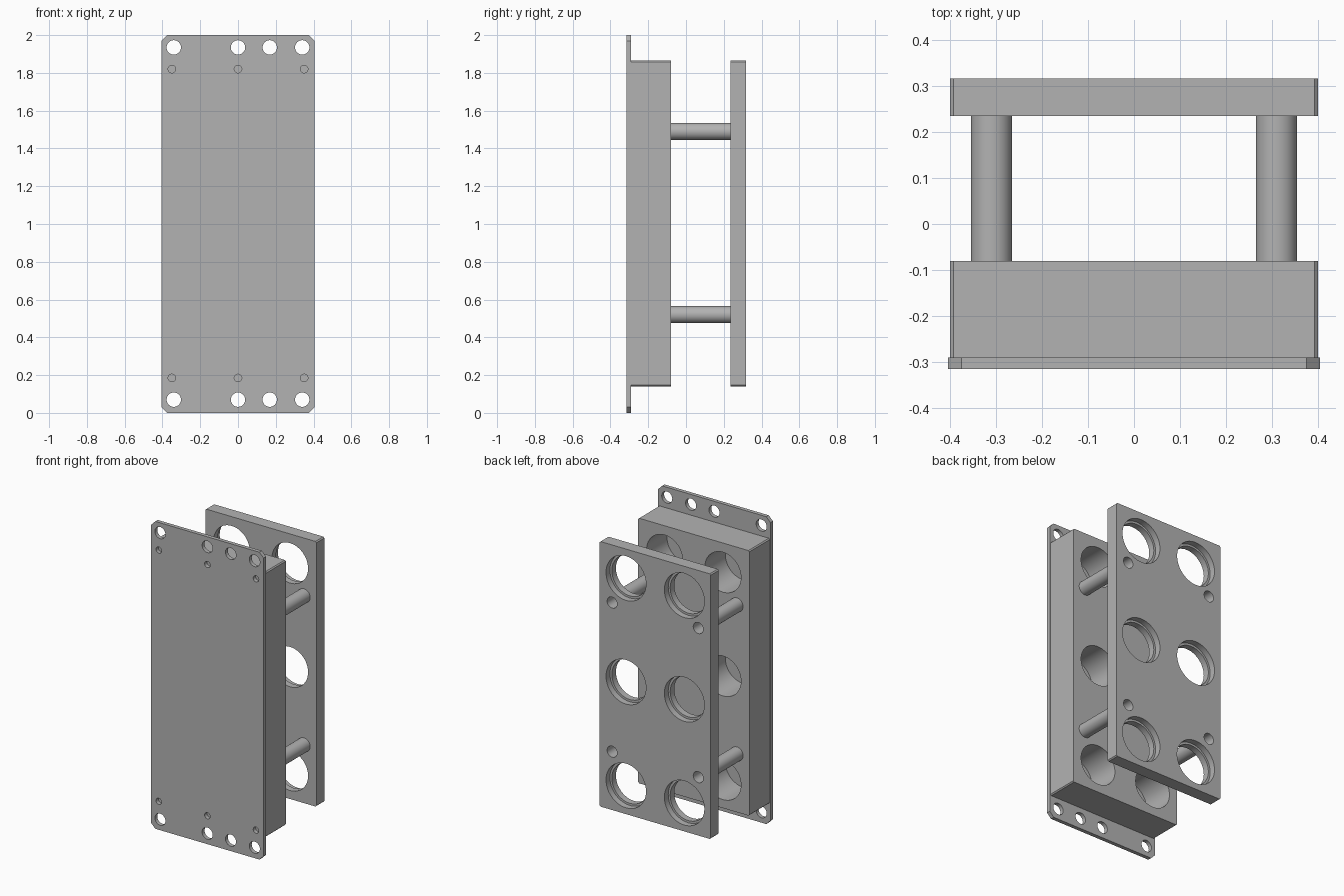
import bpy, bmesh, math
from mathutils import Matrix, Vector

cube = bpy.data.objects.get("Cube")
if cube:
    bpy.data.objects.remove(cube, do_unlink=True)

GREY = (0.45, 0.45, 0.45, 1)
metal = bpy.data.materials.new("plain_grey")
metal.use_nodes = True
metal.diffuse_color = GREY
metal.node_tree.nodes["Principled BSDF"].inputs["Base Color"].default_value = GREY


def add_object(name, bm):
    bmesh.ops.recalc_face_normals(bm, faces=bm.faces)
    mesh = bpy.data.meshes.new(name)
    bm.to_mesh(mesh)
    bm.free()
    mesh.materials.append(metal)
    obj = bpy.data.objects.new(name, mesh)
    bpy.context.collection.objects.link(obj)
    return obj


def activate(obj):
    bpy.ops.object.select_all(action='DESELECT')
    obj.select_set(True)
    bpy.context.view_layer.objects.active = obj


def block(name, half_width, z0, z1, y0, y1, chamfer):
    """Upright slab with its four corners cut off, extruded along y."""
    zc, hz = (z0 + z1) / 2, (z1 - z0) / 2
    inner_x, inner_z = half_width - chamfer, hz - chamfer
    outline = []
    for sx, sz in ((1, 1), (-1, 1), (-1, -1), (1, -1)):
        pair = [(sx * half_width, sz * inner_z), (sx * inner_x, sz * hz)]
        outline += pair if sx * sz > 0 else pair[::-1]
    bm = bmesh.new()
    face = bm.faces.new([bm.verts.new((x, y0, zc + z)) for x, z in outline])
    out = bmesh.ops.extrude_face_region(bm, geom=[face])
    verts = [v for v in out["geom"] if isinstance(v, bmesh.types.BMVert)]
    bmesh.ops.translate(bm, verts=verts, vec=Vector((0, y1 - y0, 0)))
    return add_object(name, bm)


def cylinders(name, centres, radius, y0, y1):
    """Group of equal cylinders lying along y."""
    bm = bmesh.new()
    for x, z in centres:
        place = Matrix.Translation((x, (y0 + y1) / 2, z)) @ Matrix.Rotation(math.pi / 2, 4, 'X')
        bmesh.ops.create_cone(bm, cap_ends=True, segments=48, radius1=radius,
                              radius2=radius, depth=y1 - y0, matrix=place)
    return add_object(name, bm)


def drill(obj, centres, radius, y0, y1):
    cutter = cylinders("hole_cutter", centres, radius, y0, y1)
    cutter.hide_render = True
    mod = obj.modifiers.new("holes", 'BOOLEAN')
    mod.operation = 'DIFFERENCE'
    mod.solver = 'EXACT'
    mod.object = cutter
    activate(obj)
    bpy.ops.object.modifier_apply(modifier=mod.name)
    bpy.data.objects.remove(cutter, do_unlink=True)


def smooth(obj):
    activate(obj)
    bpy.ops.object.shade_smooth_by_angle(angle=math.radians(30))


# Shared depths and hole patterns
FRONT, SEAM, BODY_BACK = -0.315, -0.29, -0.08
PLATE_IN, PLATE_OUT = 0.235, 0.317
ports = [(x, z) for x in (-0.21, 0.21) for z in (0.325, 1.0, 1.675)]
rods = [(x, z) for x in (-0.31, 0.31) for z in (0.52, 1.49)]
mounts = [(x, z) for x in (-0.34, 0, 0.168, 0.34) for z in (0.07, 1.935)]
screws = [(x, z) for x in (-0.35, 0, 0.35) for z in (0.185, 1.82)]

# Front mounting plate with through holes at both ends
front_plate = block("front_plate", 0.405, 0, 2, FRONT, SEAM, 0.03)
drill(front_plate, mounts, 0.038, FRONT - 0.1, SEAM + 0.1)
drill(front_plate, screws, 0.02, FRONT - 0.1, SEAM + 0.1)

# Thick body with six round pockets
body = block("body", 0.4, 0.14, 1.865, SEAM, BODY_BACK, 0.007)
drill(body, ports, 0.13, SEAM - 0.1, BODY_BACK + 0.1)

# Rear plate with six stepped holes and four bolt holes
rear_plate = block("rear_plate", 0.4, 0.14, 1.865, PLATE_IN, PLATE_OUT, 0.007)
drill(rear_plate, ports, 0.13, PLATE_IN - 0.1, PLATE_OUT + 0.1)
drill(rear_plate, ports, 0.144, PLATE_OUT - 0.04, PLATE_OUT + 0.1)
drill(rear_plate, rods, 0.036, PLATE_IN - 0.1, PLATE_OUT + 0.1)

# Spacer rods between body and rear plate
spacer_rods = cylinders("spacer_rods", rods, 0.045, BODY_BACK, PLATE_IN)

for part in (front_plate, body, rear_plate, spacer_rods):
    smooth(part)
